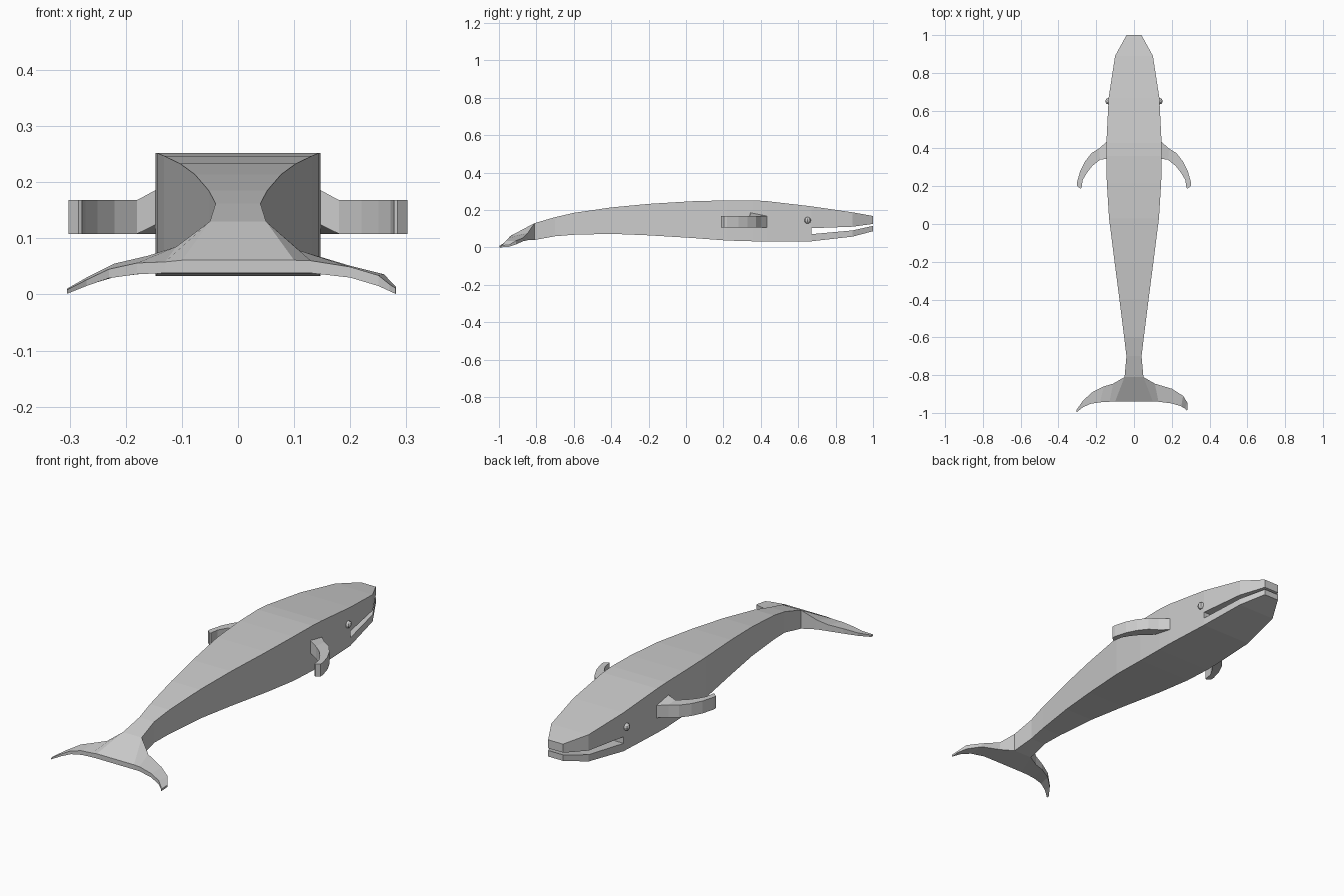
import bpy, bmesh
from mathutils import Matrix


def loft(bm, rings, start=True, end=True):
    """Skin a row of four-cornered rings, with optional end caps."""
    vs = [[bm.verts.new(p) for p in r] for r in rings]
    for a, b in zip(vs, vs[1:]):
        for i in range(4):
            j = (i + 1) % 4
            bm.faces.new((a[i], a[j], b[j], b[i]))
    if start:
        bm.faces.new(vs[0])
    if end:
        bm.faces.new(vs[-1])


def finish(bm, name):
    bmesh.ops.remove_doubles(bm, verts=bm.verts, dist=0.0005)
    bmesh.ops.recalc_face_normals(bm, faces=bm.faces)
    me = bpy.data.meshes.new(name)
    bm.to_mesh(me)
    bm.free()
    ob = bpy.data.objects.new(name, me)
    bpy.context.collection.objects.link(ob)
    return ob


def box_ring(y, w, z0, z1):
    return [(-w, y, z0), (w, y, z0), (w, y, z1), (-w, y, z1)]


# Body: y, half width, bottom z, top z
body = [(-0.94, 0.10, 0.038, 0.061), (-0.81, 0.05, 0.04, 0.13),
        (-0.70, 0.04, 0.06, 0.162), (-0.60, 0.052, 0.068, 0.185),
        (-0.40, 0.077, 0.073, 0.214), (-0.20, 0.103, 0.065, 0.233),
        (0.03, 0.132, 0.051, 0.247), (0.22, 0.144, 0.037, 0.252),
        (0.36, 0.147, 0.033, 0.252), (0.43, 0.146, 0.033, 0.248),
        (0.67, 0.134, 0.033, 0.220)]
bm = bmesh.new()
loft(bm, [box_ring(*s) for s in body], end=False)

# Jaws: y, half width, lower jaw bottom and top, upper jaw bottom and top
jaws = [(0.67, 0.134, 0.033, 0.071, 0.103, 0.220),
        (0.89, 0.10, 0.058, 0.091, 0.111, 0.188),
        (0.985, 0.048, 0.083, 0.112, 0.124, 0.171),
        (1.0, 0.040, 0.087, 0.116, 0.127, 0.168)]
loft(bm, [box_ring(y, w, a, b) for y, w, a, b, c, d in jaws], start=False)
loft(bm, [box_ring(y, w, c, d) for y, w, a, b, c, d in jaws], start=False)
bm.faces.new([bm.verts.new(p) for p in box_ring(0.67, 0.134, 0.071, 0.103)])
finish(bm, "body")

# Flukes: leading x, y, bottom z, top z, then trailing x, y, bottom z, top z
left = [(-0.05, -0.81, 0.04, 0.13, -0.10, -0.94, 0.038, 0.061),
        (-0.11, -0.845, 0.039, 0.085, -0.13, -0.941, 0.038, 0.058),
        (-0.16, -0.86, 0.038, 0.069, -0.18, -0.944, 0.036, 0.056),
        (-0.22, -0.89, 0.031, 0.055, -0.23, -0.952, 0.029, 0.045),
        (-0.27, -0.935, 0.016, 0.030, -0.27, -0.970, 0.015, 0.026),
        (-0.305, -0.985, 0.001, 0.010, -0.305, -0.998, 0.001, 0.008)]
right = [(0.05, -0.81, 0.04, 0.13, 0.10, -0.94, 0.038, 0.061),
         (0.11, -0.845, 0.039, 0.078, 0.13, -0.941, 0.038, 0.060),
         (0.20, -0.872, 0.033, 0.051, 0.20, -0.950, 0.030, 0.049),
         (0.26, -0.91, 0.016, 0.036, 0.25, -0.965, 0.015, 0.034),
         (0.282, -0.945, 0.004, 0.013, 0.27, -0.978, 0.006, 0.018),
         (0.282, -0.985, 0.001, 0.011, 0.281, -0.99, 0.001, 0.011)]


def blade_ring(x, y, z0, z1, u, v, w0, w1):
    return [(x, y, z0), (x, y, z1), (u, v, w1), (u, v, w0)]


for name, rows in (("left_fluke", left), ("right_fluke", right)):
    bm = bmesh.new()
    loft(bm, [blade_ring(*r) for r in rows], start=False)
    finish(bm, name)

# Flippers: leading x, y and trailing x, y, with a raised root
fins = [(0.145, 0.435, 0.145, 0.345), (0.185, 0.40, 0.18, 0.34),
        (0.225, 0.375, 0.22, 0.308), (0.26, 0.33, 0.25, 0.27),
        (0.285, 0.28, 0.272, 0.232), (0.302, 0.22, 0.278, 0.19),
        (0.302, 0.203, 0.284, 0.187)]
for side, name in ((-1, "left"), (1, "right")):
    bm = bmesh.new()
    loft(bm, [blade_ring(side * x, y, 0.108, 0.168, side * u, v,
                         0.125 if i == 0 else 0.108, 0.187 if i == 0 else 0.168)
              for i, (x, y, u, v) in enumerate(fins)])
    finish(bm, name + "_flipper")

    # Eye
    bm = bmesh.new()
    bmesh.ops.create_uvsphere(bm, u_segments=8, v_segments=6, radius=0.018,
                              matrix=Matrix.Translation((side * 0.134, 0.65, 0.145)))
    finish(bm, name + "_eye")
